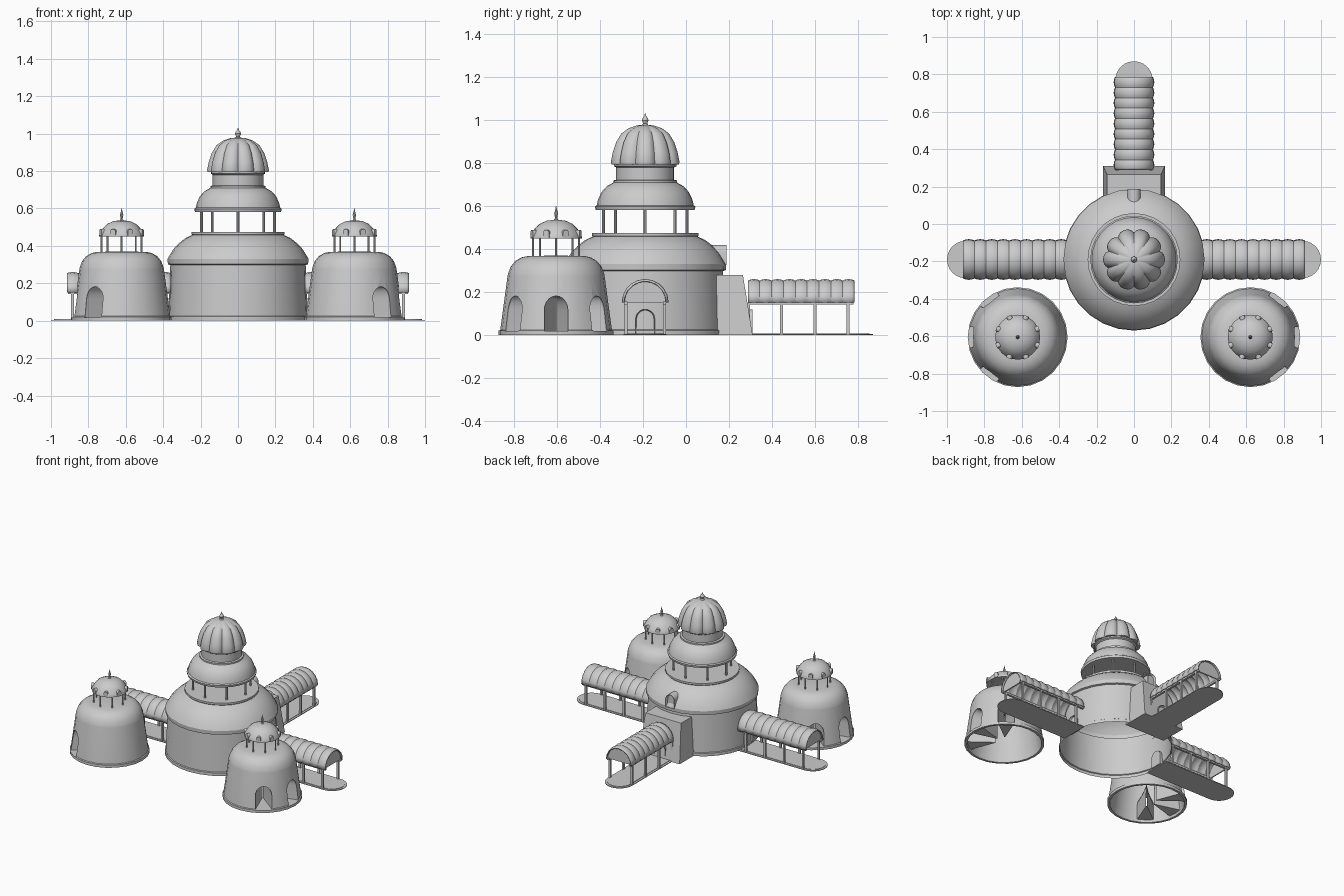
import bpy, bmesh, math
from mathutils import Matrix, Vector

if "Cube" in bpy.data.objects:
    bpy.data.objects.remove(bpy.data.objects["Cube"])

stone = bpy.data.materials.new("pale_grey_stone")
stone.use_nodes = True
stone.diffuse_color = (0.6, 0.6, 0.6, 1)
stone.node_tree.nodes["Principled BSDF"].inputs["Base Color"].default_value = (0.6, 0.6, 0.6, 1)

HALL = (0, -0.19)
TAU = 2 * math.pi


def finish(bm, name, loc=(0, 0), angle=0.0):
    bmesh.ops.remove_doubles(bm, verts=bm.verts, dist=0.0002)
    bmesh.ops.recalc_face_normals(bm, faces=bm.faces)
    bm.transform(Matrix.Translation((loc[0], loc[1], 0)) @ Matrix.Rotation(angle, 4, 'Z'))
    mesh = bpy.data.meshes.new(name)
    bm.to_mesh(mesh)
    bm.free()
    mesh.materials.append(stone)
    obj = bpy.data.objects.new(name, mesh)
    bpy.context.collection.objects.link(obj)
    smooth(obj)
    return obj


def smooth(obj):
    bpy.ops.object.select_all(action='DESELECT')
    obj.select_set(True)
    bpy.context.view_layer.objects.active = obj
    bpy.ops.object.shade_smooth_by_angle(angle=math.radians(32))


def loft(name, rings, loc=(0, 0), angle=0.0, closed=True, caps=False, inset=0.0):
    """Skin a list of equal point rings; optionally cap and recess the last cap."""
    bm = bmesh.new()
    rows = [[bm.verts.new(p) for p in ring] for ring in rings]
    n = len(rows[0])
    for a, b in zip(rows, rows[1:]):
        for i in range(n if closed else n - 1):
            j = (i + 1) % n
            bm.faces.new((a[i], a[j], b[j], b[i]))
    if caps:
        bm.faces.new(rows[0])
        front = bm.faces.new(rows[-1])
        if inset:
            bmesh.ops.recalc_face_normals(bm, faces=bm.faces)
            bmesh.ops.inset_region(bm, faces=[front], thickness=inset, depth=0)
            bmesh.ops.translate(bm, verts=front.verts, vec=(-0.015, 0, 0))
    return finish(bm, name, loc, angle)


def revolve(name, profile, loc, segs=28, lobes=0):
    rings = []
    for r, z in profile:
        ring = []
        for i in range(segs):
            a = TAU * i / segs
            k = 1.0
            if lobes:
                k -= 0.12 * (1 - abs(math.sin(lobes / 2 * (a - math.pi / 2)))) ** 1.5
            ring.append((r * k * math.cos(a), r * k * math.sin(a), z))
        rings.append(ring)
    return loft(name, rings, loc)


def arch(half, z0, spring, top, n=10):
    """Outline of an arched opening as (across, height) pairs."""
    pts = [(half, z0)]
    for i in range(n + 1):
        t = math.pi * i / n
        pts.append((half * math.cos(t), spring + (top - spring) * math.sin(t)))
    return pts + [(-half, z0)]


def prism(name, outline, d0, d1, loc, angle, inset=0.0):
    rings = [[(d, y, z) for y, z in outline] for d in (d0, d1)]
    return loft(name, rings, loc, angle, caps=True, inset=inset)


def box(name, lo, hi, loc, angle=0.0):
    outline = [(lo[1], lo[2]), (hi[1], lo[2]), (hi[1], hi[2]), (lo[1], hi[2])]
    return prism(name, outline, lo[0], hi[0], loc, angle)


def posts(name, count, radius, thick, z0, z1, loc):
    for i in range(count):
        a = TAU * i / count
        p = (loc[0] + radius * math.cos(a), loc[1] + radius * math.sin(a))
        revolve(name, [(0, z0), (thick, z0), (thick, z1), (0, z1)], p, 8)


# Central hall: drum, domes, open gallery and ribbed crown
revolve("hall_drum", [(0.38, 0), (0.38, 0.022), (0.374, 0.026), (0.362, 0.298), (0.375, 0.302),
                      (0.377, 0.33), (0.366, 0.35), (0.345, 0.383), (0.315, 0.415), (0.28, 0.442),
                      (0.245, 0.458), (0.248, 0.462), (0.248, 0.475), (0, 0.475)], HALL)
posts("gallery_post", 8, 0.195, 0.007, 0.474, 0.586, HALL)
revolve("middle_dome", [(0, 0.582), (0.23, 0.582), (0.234, 0.598), (0.226, 0.604), (0.22, 0.63),
                        (0.204, 0.665), (0.18, 0.692), (0.148, 0.71), (0.148, 0.72), (0.135, 0.723),
                        (0.135, 0.78), (0.145, 0.786), (0.145, 0.8), (0, 0.8)], HALL)
revolve("ribbed_crown_dome", [(0, 0.795), (0.162, 0.795), (0.165, 0.805), (0.156, 0.85),
                              (0.14, 0.897), (0.115, 0.938), (0.08, 0.963), (0.04, 0.976),
                              (0, 0.98)], HALL, 80, 10)
revolve("crown_finial", [(0, 0.97), (0.02, 0.972), (0.01, 0.985), (0.016, 1.0), (0.013, 1.01),
                         (0.005, 1.02), (0, 1.035)], HALL, 10)
prism("dome_dormer", arch(0.035, 0.325, 0.385, 0.42), 0.22, 0.378, HALL, math.pi / 2, 0.008)

# Tapered rear gate block
gate = [[(0.3, -0.165, 0), (0.5, -0.165, 0), (0.5, 0.165, 0), (0.3, 0.165, 0)],
        [(0.3, -0.145, 0.28), (0.455, -0.145, 0.28), (0.455, 0.145, 0.28), (0.3, 0.145, 0.28)]]
loft("rear_gate", gate, HALL, math.pi / 2, caps=True)


def tower(x):
    loc = (x, -0.605)
    body = revolve("tower_body", [(0, 0.345), (0.13, 0.34), (0.205, 0.275), (0.25, 0), (0.267, 0),
                                  (0.267, 0.02), (0.26, 0.024), (0.226, 0.275), (0.224, 0.285),
                                  (0.212, 0.318), (0.19, 0.345), (0.16, 0.362), (0.13, 0.368),
                                  (0, 0.37)], loc, 24)
    # Three arched niches on the outer side, each narrowing inward
    facing = 0 if x > 0 else math.pi
    outline = arch(0.055, 0.018, 0.115, 0.182)
    for turn in (-53, 0, 53):
        a = facing + math.radians(turn)
        cutter = prism("niche_cutter", outline, 0.15, 0.35, loc, a)
        cutter.hide_render = True
        mod = body.modifiers.new("niche", 'BOOLEAN')
        mod.operation, mod.solver, mod.object = 'DIFFERENCE', 'EXACT', cutter
        bpy.context.view_layer.objects.active = body
        bpy.ops.object.modifier_apply(modifier=mod.name)
        bpy.data.objects.remove(cutter)
        wall = [(math.sqrt((0.26 - 0.13 * z) ** 2 - y * y) - 0.006, y, z) for y, z in outline]
        tip = [(0.06, y * 0.05, z) for y, z in outline]
        loft("tower_niche", [wall, tip], loc, a)
    smooth(body)
    # Lantern on top
    posts("lantern_post", 8, 0.107, 0.005, 0.366, 0.455, loc)
    revolve("lantern_dome", [(0, 0.45), (0.12, 0.45), (0.12, 0.458), (0.113, 0.472), (0.1, 0.495),
                             (0.078, 0.517), (0.045, 0.532), (0, 0.538)], loc, 24)
    for i in range(8):
        prism("lantern_dormer", arch(0.015, 0.452, 0.476, 0.49, 6), 0.07, 0.123, loc,
              TAU * (i + 0.5) / 8)
    revolve("lantern_finial", [(0, 0.53), (0.012, 0.534), (0.005, 0.545), (0.009, 0.565),
                               (0.004, 0.585), (0, 0.606)], loc, 8)


def walkway(angle, start, end):
    # Rounded floor slab with a thin raised inner panel
    for name, r, z0, z1 in (("walkway_floor", 0.1, 0, 0.005), ("walkway_panel", 0.085, 0.005, 0.008)):
        tip = end - 0.015
        curve = [(tip + r * math.sin(t), -r * math.cos(t))
                 for t in (math.pi * i / 12 for i in range(13))]
        shape = [(start, -r)] + curve + [(start, r)]
        loft(name, [[(x, y, z) for x, y in shape] for z in (z0, z1)], HALL, angle, caps=True)
    # Barrel canopy made of bulging bands
    rings, bands = [], 9
    step = (end - start) / bands
    for b in range(bands):
        for t in (0.0, 0.2, 0.5, 0.8):
            rings.append((start + (b + t) * step, 0.102 + 0.007 * math.sin(math.pi * t)))
    rings.append((end, 0.102))
    angles = [math.pi * i / 10 for i in range(11)]
    canopy = loft("canopy", [[(x, r * math.cos(t), 0.152 + r * math.sin(t)) for t in angles]
                             for x, r in rings], HALL, angle, closed=False)
    shell = canopy.modifiers.new("thickness", 'SOLIDIFY')
    shell.thickness = 0.006
    prism("canopy_end_panel", arch(0.097, 0.151, 0.152, 0.25), end - 0.022, end - 0.014, HALL, angle)
    # Eave beams and paired posts
    for s in (-1, 1):
        y = s * 0.09
        box("eave_beam", (start, y - 0.008, 0.143), (end - 0.005, y + 0.008, 0.157), HALL, angle)
        d = end - 0.03
        while d > start:
            box("walkway_post", (d - 0.007, y - 0.007, 0.004), (d + 0.007, y + 0.007, 0.146), HALL, angle)
            d -= 0.155
    # Door at the inner end
    prism("door", arch(0.045, 0.006, 0.075, 0.12), start - 0.01, start + 0.022, HALL, angle, 0.006)


for side in (-1, 1):
    tower(side * 0.622)
walkway(0, 0.358, 0.915)
walkway(math.pi, 0.358, 0.915)
walkway(math.pi / 2, 0.478, 0.975)
